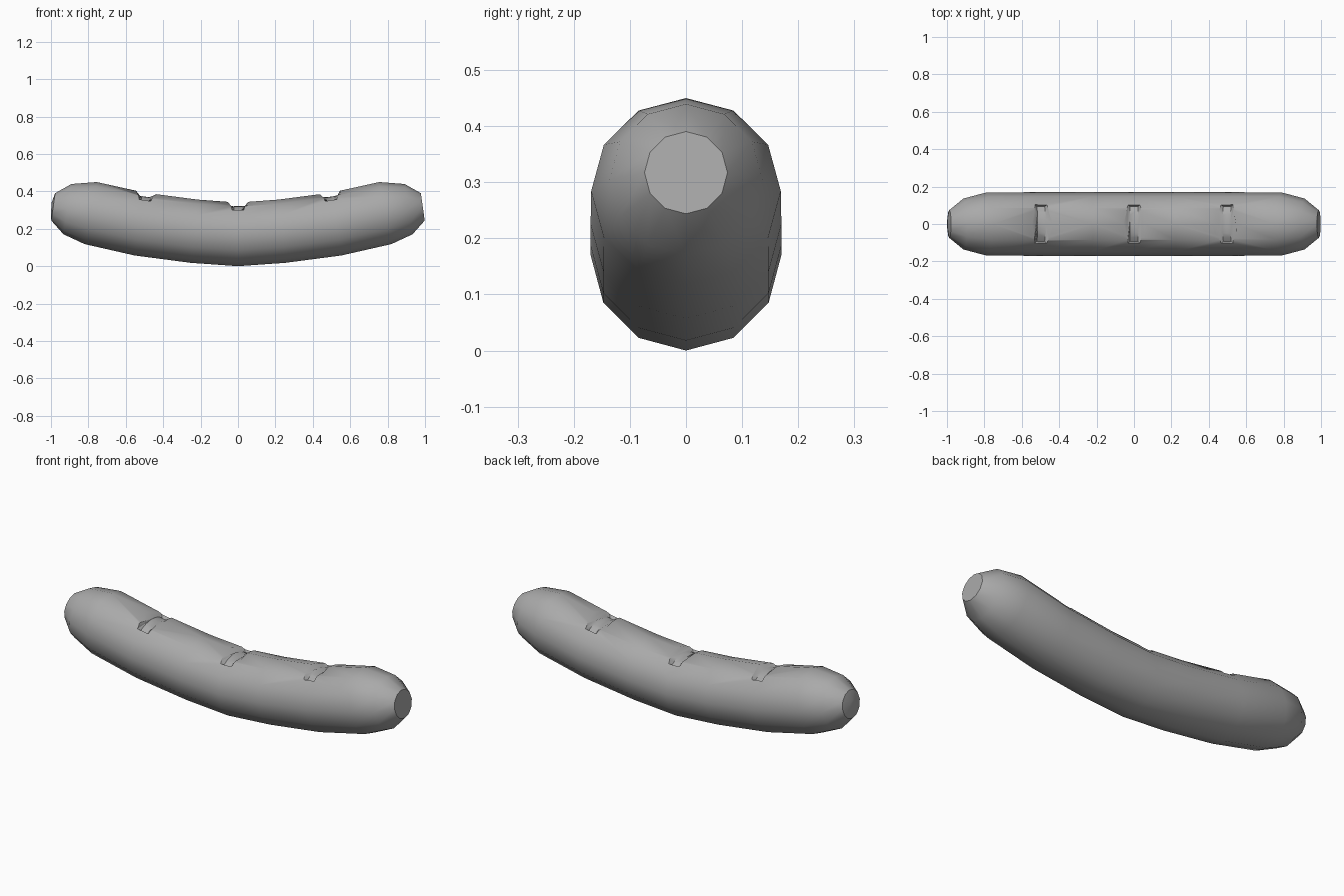
import bpy, bmesh, math
from mathutils import Vector

if "Cube" in bpy.data.objects:
    bpy.data.objects.remove(bpy.data.objects["Cube"], do_unlink=True)

SIDES = 12

mat = bpy.data.materials.new("warm_grey")
mat.use_nodes = True
grey = (0.4, 0.4, 0.4, 1)
mat.diffuse_color = grey
mat.node_tree.nodes["Principled BSDF"].inputs["Base Color"].default_value = grey


def loft(name, loops):
    """Skin a closed solid through a list of equal-length point loops."""
    bm = bmesh.new()
    rings = [[bm.verts.new(p) for p in loop] for loop in loops]
    n = len(rings[0])
    for a, b in zip(rings, rings[1:]):
        for i in range(n):
            j = (i + 1) % n
            bm.faces.new((a[i], a[j], b[j], b[i]))
    bm.faces.new(rings[0])
    bm.faces.new(rings[-1])
    bmesh.ops.recalc_face_normals(bm, faces=bm.faces)
    mesh = bpy.data.meshes.new(name)
    bm.to_mesh(mesh)
    bm.free()
    mesh.materials.append(mat)
    ob = bpy.data.objects.new(name, mesh)
    bpy.context.collection.objects.link(ob)
    return ob


def section(x, z, r, tilt):
    """Ring of points around the bent centre line."""
    t = math.radians(tilt)
    up = Vector((-math.sin(t), 0, math.cos(t)))
    pts = []
    for k in range(SIDES):
        a = math.tau * k / SIDES
        pts.append(Vector((x, 0, z)) + up * r * math.cos(a) + Vector((0, r * math.sin(a), 0)))
    return pts


# Sausage body: half profile of (x, z, radius, tilt), mirrored
half = [(0.235, 0.187, 0.17, 6), (0.525, 0.225, 0.17, 9),
        (0.788, 0.284, 0.169, 11), (0.912, 0.305, 0.136, 9),
        (0.988, 0.317, 0.074, 8)]
left_side = [(-x, z, r, -t) for x, z, r, t in reversed(half)]
tip = [(-0.998, 0.316, 0.025, -4)]
profile = tip + left_side + [(0, 0.17, 0.17, 0)] + half
body = loft("sausage_body", [section(*p) for p in profile])


# Shallow cuts across the top
def notch(x, z, tilt):
    t = math.radians(tilt)
    along = Vector((math.cos(t), 0, math.sin(t)))
    up = Vector((-math.sin(t), 0, math.cos(t)))
    steps = [math.radians(38) * (i / 4 - 1) for i in range(9)]
    loops = []
    for side in (-1, 1):
        inner = [(0.151, 0.021, a) for a in steps]
        outer = [(0.2, 0.055, a) for a in reversed(steps)]
        loops.append([Vector((x, 0, z)) + along * side * w + up * r * math.cos(a)
                      + Vector((0, r * math.sin(a), 0)) for r, w, a in inner + outer])
    cutter = loft("notch_cutter", loops)
    cutter.hide_render = True
    return cutter


bpy.context.view_layer.objects.active = body
for x, z, tilt in ((-0.515, 0.222, -8), (0, 0.17, 0), (0.515, 0.222, 8)):
    cutter = notch(x, z, tilt)
    mod = body.modifiers.new("notch", "BOOLEAN")
    mod.operation = "DIFFERENCE"
    mod.solver = "EXACT"
    mod.object = cutter
    bpy.ops.object.modifier_apply(modifier=mod.name)
    bpy.data.objects.remove(cutter, do_unlink=True)

# Smooth skin with crisp cuts and a crisp end cap
bpy.ops.object.select_all(action="DESELECT")
body.select_set(True)
bpy.ops.object.shade_smooth_by_angle(angle=math.radians(40))
